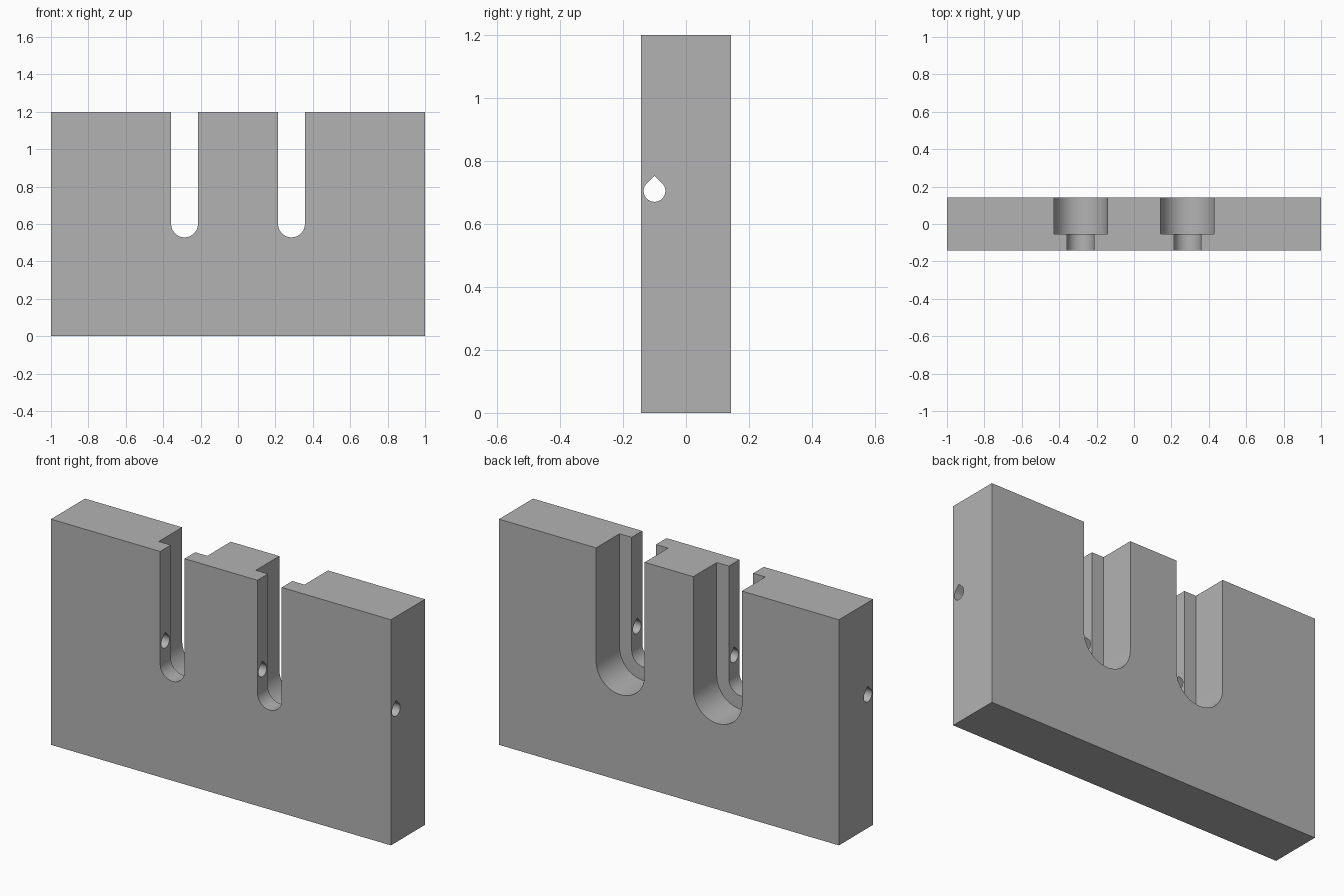
import bpy, bmesh, math
from mathutils import Vector

cube = bpy.data.objects.get("Cube")
if cube:
    bpy.data.objects.remove(cube, do_unlink=True)

grey = bpy.data.materials.new("plain grey")
grey.use_nodes = True
grey.diffuse_color = (0.45, 0.45, 0.45, 1)
grey.node_tree.nodes["Principled BSDF"].inputs["Base Color"].default_value = (0.45, 0.45, 0.45, 1)

WIDTH, DEPTH, HEIGHT = 2.0, 0.286, 1.2


def prism(name, profile, sweep):
    """Closed solid made by sweeping a flat outline along a vector."""
    bm = bmesh.new()
    face = bm.faces.new([bm.verts.new(p) for p in profile])
    swept = bmesh.ops.extrude_face_region(bm, geom=[face])["geom"]
    bmesh.ops.translate(bm, vec=sweep, verts=[v for v in swept if isinstance(v, bmesh.types.BMVert)])
    bmesh.ops.recalc_face_normals(bm, faces=bm.faces)
    mesh = bpy.data.meshes.new(name)
    bm.to_mesh(mesh)
    bm.free()
    mesh.materials.append(grey)
    obj = bpy.data.objects.new(name, mesh)
    bpy.context.collection.objects.link(obj)
    return obj


def arc(radius, start, end, steps):
    """Points of an arc, angles in degrees."""
    for i in range(steps + 1):
        a = math.radians(start + (end - start) * i / steps)
        yield radius * math.cos(a), radius * math.sin(a)


def slot(name, x, radius, front, back):
    """Round-bottomed slot cutter, open at the top."""
    z = 0.6
    outline = [(x + u, front, z + v) for u, v in arc(radius, 180, 360, 32)]
    outline += [(x + radius, front, HEIGHT + 0.1), (x - radius, front, HEIGHT + 0.1)]
    return prism(name, outline, Vector((0, back - front, 0)))


# Main block
h, d = WIDTH / 2, DEPTH / 2
block = prism("slotted_block", [(-h, -d, 0), (h, -d, 0), (h, d, 0), (-h, d, 0)], Vector((0, 0, HEIGHT)))

# Stepped slots: narrow through the front lip, wide at the back
cutters = []
for side, x in (("right", -0.286), ("left", 0.286)):
    cutters.append(slot(side + "_narrow_slot_cutter", x, 0.0715, -0.3, 0.1))
    cutters.append(slot(side + "_wide_slot_cutter", x, 0.143, -0.054, 0.3))

# Teardrop hole running the whole width through the front lip
r = 0.0345
drop = [(-1.1, -0.1 + u, 0.705 + v) for u, v in arc(r, 135, 405, 36)]
drop.append((-1.1, -0.1, 0.705 + r * math.sqrt(2)))
cutters.append(prism("cross_hole_cutter", drop, Vector((2.2, 0, 0))))

for cutter in cutters:
    cutter.hide_render = True
    cutter.hide_viewport = True
    cut = block.modifiers.new(cutter.name, "BOOLEAN")
    cut.operation = "DIFFERENCE"
    cut.solver = "EXACT"
    cut.object = cutter

# Bake the cuts, remove the cutters, keep edges sharp
bpy.context.view_layer.update()
depsgraph = bpy.context.evaluated_depsgraph_get()
block.data = bpy.data.meshes.new_from_object(block.evaluated_get(depsgraph))
block.modifiers.clear()
for cutter in cutters:
    bpy.data.objects.remove(cutter, do_unlink=True)
bpy.ops.object.select_all(action="DESELECT")
block.select_set(True)
bpy.context.view_layer.objects.active = block
bpy.ops.object.shade_smooth_by_angle(angle=math.radians(30))
